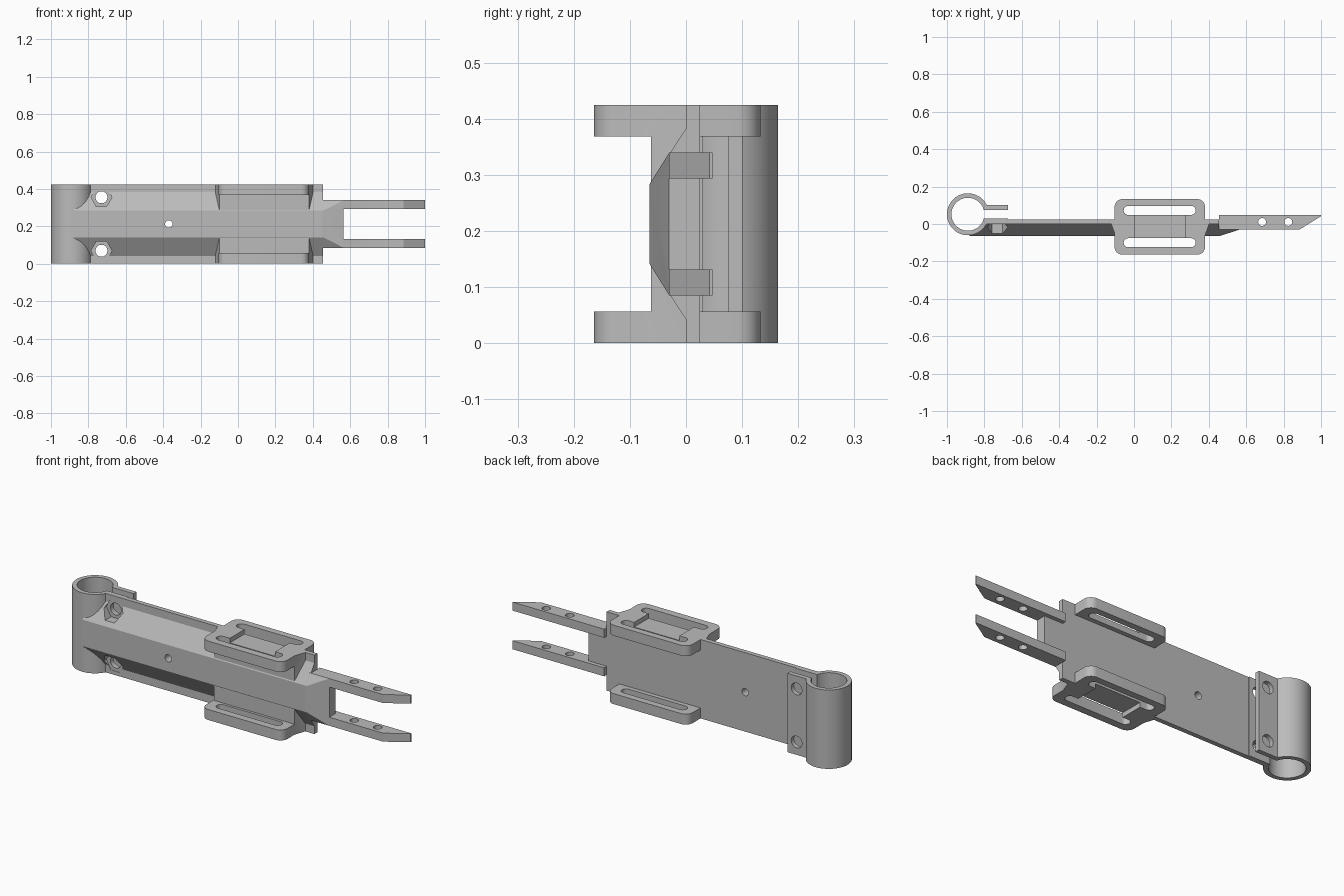
import bpy, bmesh, math

if "Cube" in bpy.data.objects:
    bpy.data.objects.remove(bpy.data.objects["Cube"])

H = 0.425              # overall height
MID = H / 2
TUBE = (-0.888, 0.052)  # clamp tube centre

grey = bpy.data.materials.new("mid grey")
grey.diffuse_color = (0.5, 0.5, 0.5, 1)
grey.use_nodes = True
grey.node_tree.nodes["Principled BSDF"].inputs["Base Color"].default_value = grey.diffuse_color


def make(name, bm):
    bmesh.ops.recalc_face_normals(bm, faces=bm.faces)
    me = bpy.data.meshes.new(name)
    bm.to_mesh(me)
    bm.free()
    me.materials.append(grey)
    ob = bpy.data.objects.new(name, me)
    bpy.context.collection.objects.link(ob)
    return ob


def prism(name, pts, a, b, axis="z"):
    """Extrude a 2D outline along z (xy), y (xz) or x (yz)."""
    place = {"z": lambda p, t: (p[0], p[1], t),
             "y": lambda p, t: (p[0], t, p[1]),
             "x": lambda p, t: (t, p[0], p[1])}[axis]
    bm = bmesh.new()
    lo = [bm.verts.new(place(p, a)) for p in pts]
    hi = [bm.verts.new(place(p, b)) for p in pts]
    bm.faces.new(lo)
    bm.faces.new(hi[::-1])
    n = len(pts)
    for i in range(n):
        j = (i + 1) % n
        bm.faces.new((lo[i], lo[j], hi[j], hi[i]))
    return make(name, bm)


def hull(name, pts):
    bm = bmesh.new()
    for p in pts:
        bm.verts.new(p)
    bmesh.ops.convex_hull(bm, input=bm.verts)
    return make(name, bm)


def circle(cx, cy, r, n=32):
    return [(cx + r * math.cos(2 * math.pi * i / n),
             cy + r * math.sin(2 * math.pi * i / n)) for i in range(n)]


def rect(x0, x1, y0, y1):
    return [(x0, y0), (x1, y0), (x1, y1), (x0, y1)]


def rounded(x0, x1, y0, y1, r, n=8):
    pts = []
    for k, (cx, cy) in enumerate(rect(x0 + r, x1 - r, y0 + r, y1 - r)):
        for i in range(n + 1):
            a = math.pi * (1 + k / 2 + i / (2 * n))
            pts.append((cx + r * math.cos(a), cy + r * math.sin(a)))
    return pts


# Flat back plate, the base everything is fused to
arm = prism("clamp_arm", rect(-0.86, 0.455, 0, 0.025), 0, H)
add, cut = [], []

# Clamp tube with its two ears
add.append(prism("clamp_tube", circle(*TUBE, 0.112, 64), 0, H))
add.append(prism("clamp_ear", rect(-0.84, -0.675, 0.076, 0.101), 0, H))
add.append(prism("clamp_pad", rect(-0.84, -0.675, 0.01, 0.03), 0, H))
cut.append(prism("tube_bore", circle(*TUBE, 0.088, 64), -0.1, H + 0.1))
cut.append(prism("clamp_gap", rect(-0.86, -0.6, 0.03, 0.076), -0.1, H + 0.1))

# Bevelled front spine and its tapered end
spine = [(-0.065, MID - 0.071), (-0.065, MID + 0.071),
         (0, MID + 0.17), (0.01, MID + 0.17),
         (0.01, MID - 0.17), (0, MID - 0.17)]
add.append(prism("front_spine", spine, -0.88, 0.455, "x"))
tip = []
for s in (-1, 1):
    tip += [(0.44, -0.065, MID + s * 0.071), (0.455, -0.065, MID + s * 0.071)]
    for x in (0.44, 0.565):
        tip += [(x, -0.03, MID + s * 0.127), (x, 0.025, MID + s * 0.127)]
add.append(hull("spine_tip", tip))

# Block behind the strap pads, with sloping ends
add.append(prism("pad_block", [(-0.1, -0.062), (0.38, -0.062),
                               (0.405, 0.01), (-0.125, 0.01)], 0, H))

for s in (-1, 1):
    def z(d):
        return MID + s * d

    # Strap pad with two slots and a shallow pocket on its outer face
    add.append(prism("strap_pad", rounded(-0.104, 0.38, -0.164, 0.133, 0.042),
                     z(0.156), z(MID)))
    for y in (-0.1, 0.073):
        cut.append(prism("strap_slot", rounded(-0.055, 0.33, y - 0.024, y + 0.024, 0.0235),
                         z(0.14), z(0.3)))
    cut.append(prism("pad_pocket", rect(0.005, 0.275, -0.085, 0.06),
                     z(MID - 0.025), z(0.3)))
    # Pointed fork prong with two pin holes
    add.append(prism("fork_prong", [(0.455, -0.03), (0.885, -0.03), (1.0, 0.042),
                                    (1.0, 0.047), (0.455, 0.047)], z(0.081), z(0.127)))
    for x in (0.685, 0.825):
        cut.append(prism("pin_hole", circle(x, 0.011, 0.021), z(0.06), z(0.15)))
    # Clamp bolt hole and hexagonal nut recess
    cut.append(prism("bolt_hole", circle(-0.73, z(0.143), 0.032), -0.1, 0.2, "y"))
    cut.append(prism("nut_recess", circle(-0.73, z(0.143), 0.056, 6), -0.1, 0.002, "y"))

# Small centre hole through spine and plate
cut.append(prism("centre_hole", circle(-0.37, MID, 0.02, 16), -0.1, 0.1, "y"))

# Fuse the parts, then cut the openings
for tools, op in ((add, "UNION"), (cut, "DIFFERENCE")):
    for t in tools:
        m = arm.modifiers.new(t.name, "BOOLEAN")
        m.operation, m.object, m.solver = op, t, "EXACT"
bpy.context.view_layer.update()
final = bpy.data.meshes.new_from_object(
    arm.evaluated_get(bpy.context.evaluated_depsgraph_get()))
arm.modifiers.clear()
arm.data = final
final.materials.clear()
final.materials.append(grey)
for p in final.polygons:
    p.material_index = 0
for t in add + cut:
    bpy.data.objects.remove(t)

# Smooth curved walls, keep edges sharp
bpy.context.view_layer.objects.active = arm
arm.select_set(True)
bpy.ops.object.shade_smooth_by_angle(angle=math.radians(25))
